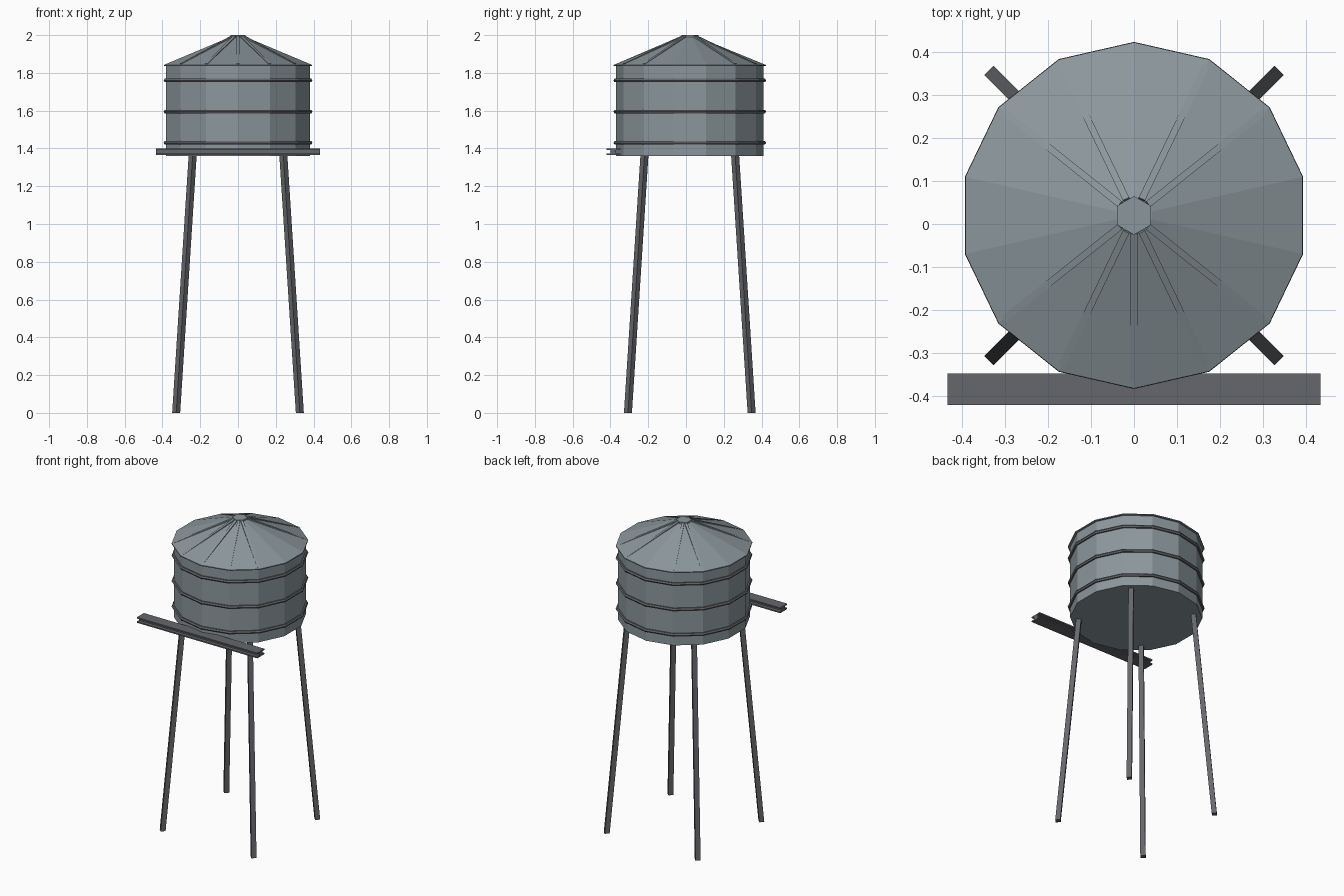
import bpy, bmesh
from math import sin, cos, radians, pi
from mathutils import Vector, Matrix

cube = bpy.data.objects.get("Cube")
if cube:
    bpy.data.objects.remove(cube)

CY = 0.02        # tank axis offset in y
SIDES = 14
STEP = 2 * pi / SIDES


def material(name, rgb):
    m = bpy.data.materials.new(name)
    m.use_nodes = True
    m.diffuse_color = (*rgb, 1)
    m.node_tree.nodes["Principled BSDF"].inputs["Base Color"].default_value = (*rgb, 1)
    return m


tank_grey = material("blue grey metal", (0.26, 0.31, 0.335))
steel = material("dark steel", (0.13, 0.135, 0.145))


def finish(name, bm, mat):
    bmesh.ops.recalc_face_normals(bm, faces=bm.faces)
    mesh = bpy.data.meshes.new(name)
    bm.to_mesh(mesh)
    bm.free()
    mesh.materials.append(mat)
    ob = bpy.data.objects.new(name, mesh)
    bpy.context.collection.objects.link(ob)
    return ob


def lathe(name, profile, mat, sides=SIDES, closed=False):
    """Faceted solid of revolution from (radius, z) points, one corner facing +y."""
    bm = bmesh.new()
    rings = []
    for r, z in profile:
        angles = [pi / 2 + i * 2 * pi / sides for i in range(sides)]
        rings.append([bm.verts.new((r * cos(a), CY + r * sin(a), z)) for a in angles])
    pairs = list(zip(rings, rings[1:]))
    if closed:
        pairs.append((rings[-1], rings[0]))
    else:
        bm.faces.new(rings[0])
        bm.faces.new(rings[-1])
    for a, b in pairs:
        for i in range(sides):
            j = (i + 1) % sides
            bm.faces.new((a[i], a[j], b[j], b[i]))
    return finish(name, bm, mat)


def bar(name, start, end, width, depth, angle, mat):
    """Box swept between two points, its cross-section turned to face the angle."""
    bm = bmesh.new()
    start, end = Vector(start), Vector(end)
    side = Vector((-sin(angle), cos(angle), 0)) * width / 2
    up = (end - start).cross(side).normalized() * depth / 2
    ends = [[bm.verts.new(p + side * s + up * u)
             for s, u in ((-1, -1), (1, -1), (1, 1), (-1, 1))] for p in (start, end)]
    for ring in ends:
        bm.faces.new(ring)
    for i in range(4):
        j = (i + 1) % 4
        bm.faces.new((ends[0][i], ends[0][j], ends[1][j], ends[1][i]))
    return finish(name, bm, mat)


def polar(r, angle, z):
    return (r * cos(angle), CY + r * sin(angle), z)


# Tank body, roof and cap
lathe("tank_wall", [(0.39, 1.36), (0.39, 1.842)], tank_grey)
lathe("roof", [(0.403, 1.836), (0.403, 1.842), (0.042, 1.99)], tank_grey)
lathe("roof_cap", [(0.045, 1.98), (0.045, 2.0)], tank_grey, sides=6)

# Roof ribs along the ridges, sinking into the roof toward the eaves
for k in (1, 2, 5, 6, 7, 8, 9, 12, 13):
    a = pi / 2 + k * STEP
    bar(f"roof_rib_{k}", polar(0.385, a, 1.842), polar(0.04, a, 1.99), 0.016, 0.014, a, tank_grey)

# Hoops around the tank
for n, z in enumerate((1.43, 1.595, 1.76)):
    ring = [(0.393 + 0.011 * cos(i * pi / 3), z + 0.011 * sin(i * pi / 3)) for i in range(6)]
    lathe(f"tank_hoop_{n + 1}", ring, steel, closed=True)

# Splayed legs
for side, d in (("back_left", 45), ("back_right", 135), ("front_right", 225), ("front_left", 315)):
    a = radians(d)
    bar(f"{side}_leg", polar(0.463, a, 0.0), polar(0.338, a, 1.38), 0.03, 0.03, a, steel)

# Front beam with an I-shaped section
bm = bmesh.new()
for dz, depth, height in ((-0.0135, 0.073, 0.008), (0, 0.03, 0.02), (0.0135, 0.073, 0.008)):
    place = Matrix.Translation((0, -0.3845, 1.383 + dz)) @ Matrix.Diagonal((0.868, depth, height, 1))
    bmesh.ops.create_cube(bm, size=1, matrix=place)
finish("front_beam", bm, steel)

# Settle the leg ends exactly on the ground
for ob in bpy.data.objects:
    if ob.name.endswith("_leg"):
        for v in ob.data.vertices:
            if v.co.z < 0.1:
                v.co.z = 0
